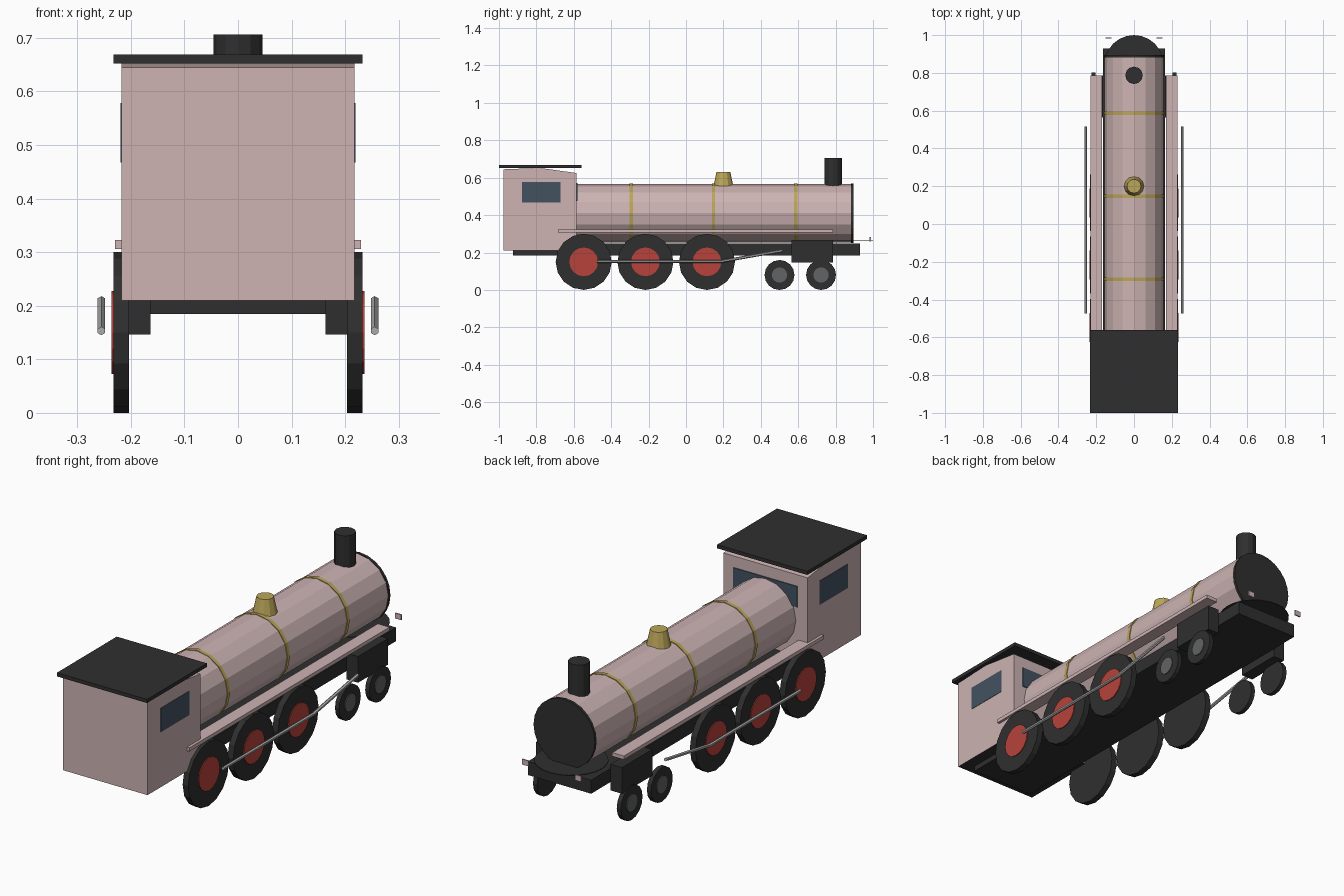
import bpy, bmesh
from math import pi
from mathutils import Vector, Matrix

cube = bpy.data.objects.get("Cube")
if cube:
    bpy.data.objects.remove(cube, do_unlink=True)


def material(name, r, g, b):
    m = bpy.data.materials.new(name)
    m.use_nodes = True
    m.diffuse_color = (r, g, b, 1)
    m.node_tree.nodes["Principled BSDF"].inputs["Base Color"].default_value = (r, g, b, 1)
    return m


PINK = material("dusty pink", 0.61, 0.45, 0.45)
BLACK = material("soft black", 0.028, 0.028, 0.028)
RED = material("wheel red", 0.48, 0.055, 0.045)
BRASS = material("brass", 0.50, 0.38, 0.10)
GLASS = material("window blue", 0.055, 0.085, 0.12)
STEEL = material("steel", 0.40, 0.40, 0.40)
GREY = material("hub grey", 0.12, 0.125, 0.13)


def finish(name, bm, *mats):
    bmesh.ops.recalc_face_normals(bm, faces=bm.faces)
    mesh = bpy.data.meshes.new(name)
    bm.to_mesh(mesh)
    bm.free()
    for m in mats:
        mesh.materials.append(m)
    obj = bpy.data.objects.new(name, mesh)
    bpy.context.collection.objects.link(obj)
    return obj


def box(name, mat, x, y, z):
    """Box from (low, high) ranges on each axis."""
    bm = bmesh.new()
    bmesh.ops.create_cube(bm, size=1)
    for v in bm.verts:
        v.co = [r[0] if c < 0 else r[1] for c, r in zip(v.co, (x, y, z))]
    return finish(name, bm, mat)


def rod(name, mat, a, b, r, sides=16, r2=None):
    """Cylinder or cone between two points."""
    a, b = Vector(a), Vector(b)
    bm = bmesh.new()
    turn = (b - a).to_track_quat('Z', 'Y').to_matrix().to_4x4()
    bmesh.ops.create_cone(bm, cap_ends=True, segments=sides, radius1=r,
                          radius2=r if r2 is None else r2, depth=(b - a).length,
                          matrix=Matrix.Translation((a + b) / 2) @ turn)
    return finish(name, bm, mat)


# Cab: side profile extruded across, dark floor
profile = [(-0.975, 0.21), (-0.585, 0.21), (-0.585, 0.625), (-0.78, 0.652), (-0.975, 0.645)]
bm = bmesh.new()
side = bm.faces.new([bm.verts.new((-0.217, y, z)) for y, z in profile])
new = bmesh.ops.extrude_face_region(bm, geom=[side])["geom"]
bmesh.ops.translate(bm, vec=(0.434, 0, 0), verts=[g for g in new if isinstance(g, bmesh.types.BMVert)])
for f in bm.faces:
    f.material_index = 1 if all(v.co.z < 0.22 for v in f.verts) else 0
finish("cab", bm, PINK, BLACK)
box("cab_roof", BLACK, (-0.232, 0.232), (-1.0, -0.56), (0.652, 0.669))
box("cab_front_window", GLASS, (-0.165, 0.165), (-0.586, -0.581), (0.475, 0.572))

# Frame
box("frame", BLACK, (-0.163, 0.163), (-0.925, 0.93), (0.185, 0.248))

# Boiler with bands and front plate
MID = 0.41
rod("boiler", PINK, (0, -0.59, MID), (0, 0.885, MID), 0.156)
for y in (-0.293, 0.147, 0.587):
    rod("boiler_band", BRASS, (0, y - 0.009, MID), (0, y + 0.009, MID), 0.159)
rod("smokebox_plate", BLACK, (0, 0.882, MID), (0, 0.895, MID), 0.158, 24)
rod("pilot_disc", BLACK, (0, 0.843, 0.264), (0, 0.843, 0.267), 0.157, 24)

# Chimney and dome
rod("chimney", BLACK, (0, 0.787, 0.53), (0, 0.787, 0.706), 0.046, 12)
rod("dome", BRASS, (0, 0.2, 0.545), (0, 0.2, 0.63), 0.055, 12, 0.037)


def both(low, high, s):
    return sorted((s * low, s * high))


# Mirrored running gear and side details
for s, label in ((1, "left"), (-1, "right")):
    box(label + "_cab_window", GLASS, both(0.214, 0.219, s), (-0.878, -0.67), (0.467, 0.578))
    box(label + "_running_board", PINK, both(0.17, 0.23, s), (-0.685, 0.785), (0.306, 0.323))
    box(label + "_cylinder_box", BLACK, both(0.163, 0.222, s), (0.565, 0.787), (0.146, 0.268))
    box(label + "_buffer_plate", PINK, both(0.12, 0.152, s), (0.982, 0.988), (0.259, 0.284))
    for y in (-0.547, -0.217, 0.112):
        rod(label + "_driving_wheel", BLACK, (s * 0.203, y, 0.15), (s * 0.232, y, 0.15), 0.15)
        rod(label + "_driving_hub", RED, (s * 0.22, y, 0.15), (s * 0.236, y, 0.15), 0.077)
    for y in (0.5, 0.722):
        rod(label + "_small_wheel", BLACK, (s * 0.205, y, 0.08), (s * 0.226, y, 0.08), 0.08)
        rod(label + "_small_hub", GREY, (s * 0.22, y, 0.08), (s * 0.23, y, 0.08), 0.041)
    x = s * 0.255
    rod(label + "_coupling_rod", STEEL, (x, -0.475, 0.153), (x, 0.2, 0.153), 0.008, 6)
    rod(label + "_piston_rod", STEEL, (x, 0.19, 0.153), (x, 0.515, 0.21), 0.008, 6)
